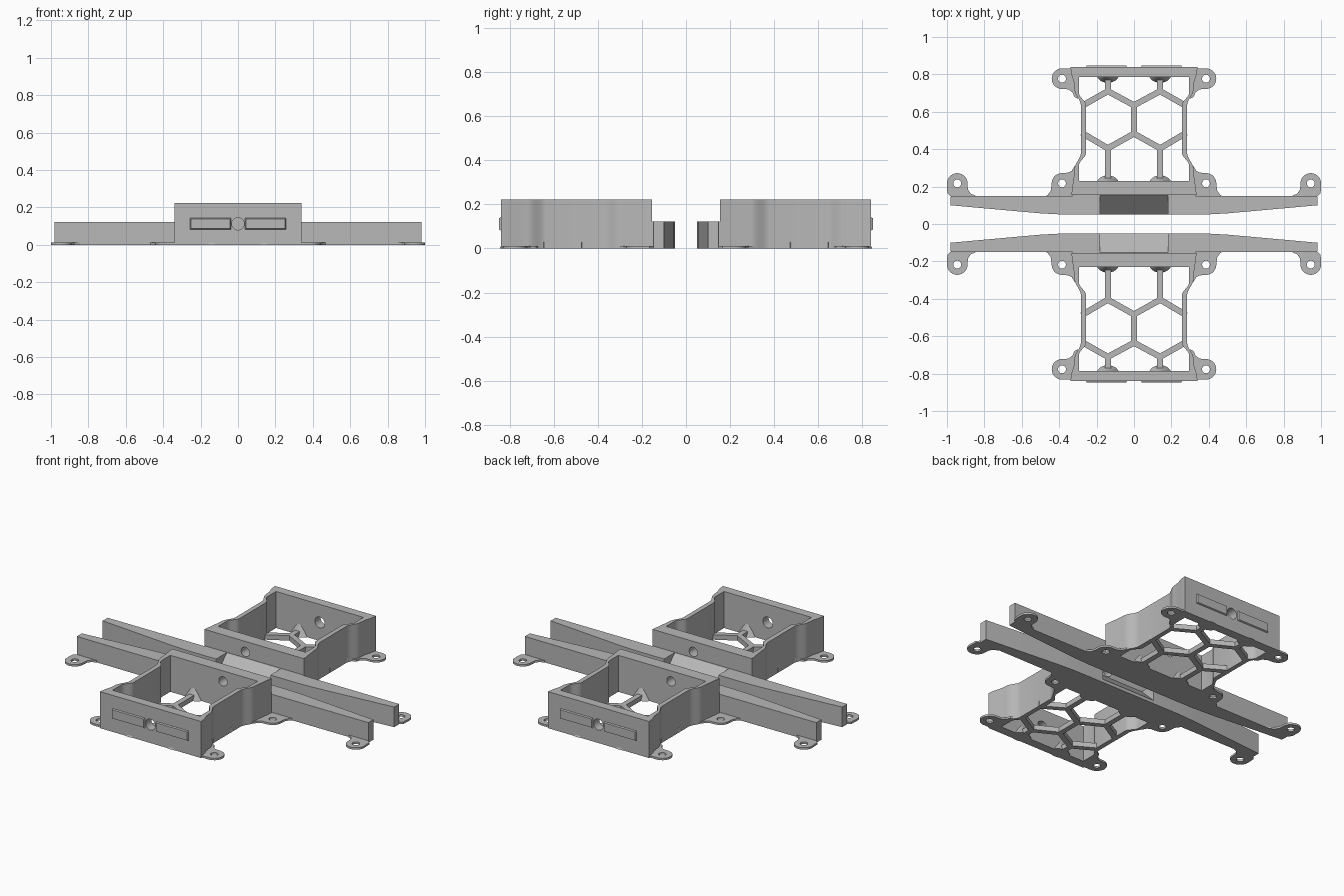
import bpy, bmesh, math
from mathutils import Matrix, Vector

old = bpy.data.objects.get("Cube")
if old:
    bpy.data.objects.remove(old, do_unlink=True)

GREY = (0.48, 0.48, 0.48, 1)
mat = bpy.data.materials.new("light_grey")
mat.use_nodes = True
mat.diffuse_color = GREY
bsdf = mat.node_tree.nodes["Principled BSDF"]
bsdf.inputs["Base Color"].default_value = GREY
bsdf.inputs["Roughness"].default_value = 0.6

parts = []


def finish(bm, name):
    bmesh.ops.recalc_face_normals(bm, faces=bm.faces)
    mesh = bpy.data.meshes.new(name)
    bm.to_mesh(mesh)
    bm.free()
    mesh.materials.append(mat)
    ob = bpy.data.objects.new(name, mesh)
    bpy.context.collection.objects.link(ob)
    parts.append(ob)
    return ob


def prism(name, loops, z0, z1, matrix=None):
    """Fill an outline (further loops are holes) and extrude it upward."""
    bm = bmesh.new()
    edges = []
    for loop in loops:
        vs = [bm.verts.new((p[0], p[1], z0)) for p in loop]
        edges += [bm.edges.new((vs[i - 1], vs[i])) for i in range(len(vs))]
    bmesh.ops.triangle_fill(bm, edges=edges, use_beauty=True)
    ext = bmesh.ops.extrude_face_region(bm, geom=bm.faces[:])
    top = [v for v in ext["geom"] if isinstance(v, bmesh.types.BMVert)]
    bmesh.ops.translate(bm, verts=top, vec=(0, 0, z1 - z0))
    if matrix:
        bmesh.ops.transform(bm, matrix=matrix, verts=bm.verts)
    return finish(bm, name)


def arc(cx, cy, r, a0, a1, n=14):
    angles = [math.radians(a0 + (a1 - a0) * i / n) for i in range(n + 1)]
    return [(cx + r * math.cos(a), cy + r * math.sin(a)) for a in angles]


def flip(points):
    return [(-x, y) for x, y in reversed(points)]


def both_sides(name, loops, z0, z1):
    prism("left_" + name, loops, z0, z1)
    prism("right_" + name, [flip(l) for l in loops], z0, z1)


def bore(ob, x, y, z, r):
    """Drill a round hole along y."""
    bm = bmesh.new()
    bmesh.ops.create_cone(bm, cap_ends=True, segments=28, radius1=r, radius2=r, depth=0.2,
                          matrix=Matrix.Translation((x, y, z)) @ Matrix.Rotation(math.pi / 2, 4, "X"))
    cutter = finish(bm, "hole_cutter")
    parts.remove(cutter)
    cutter.hide_render = True
    mod = ob.modifiers.new("hole", "BOOLEAN")
    mod.operation, mod.solver, mod.object = "DIFFERENCE", "EXACT", cutter
    dg = bpy.context.evaluated_depsgraph_get()
    mesh = bpy.data.meshes.new_from_object(ob.evaluated_get(dg))
    ob.modifiers.clear()
    ob.data = mesh
    bpy.data.objects.remove(cutter, do_unlink=True)


# Box wall with a narrowed waist
def bend(ya, yb, sa, sb, x0, grow):
    out = []
    for i in range(9):
        t = i / 8
        s = sa + (sb - sa) * t * t * (3 - 2 * t)
        out.append((x0 + grow * s, ya + (yb - ya) * t))
    return out


outer = ([(0.34, 0.84), (0.335, 0.80), (0.322, 0.76)] + bend(0.72, 0.635, 1, 0, 0.284, 0.034)
         + bend(0.38, 0.295, 0, 1, 0.284, 0.034) + [(0.322, 0.25), (0.335, 0.155)])
inner = ([(0.294, 0.785)] + bend(0.70, 0.635, 1, 0, 0.256, 0.038)
         + bend(0.38, 0.315, 0, 1, 0.256, 0.038) + [(0.294, 0.23)])
wall = prism("box_wall", [outer + flip(outer), inner + flip(inner)], 0, 0.222)
bore(wall, 0, 0.82, 0.112, 0.033)
bore(wall, -0.06, 0.19, 0.158, 0.028)


# Honeycomb floor
def bar(name, a, b, width=0.032, height=0.03):
    a, b = Vector(a), Vector(b)
    d = (b - a).normalized()
    n = Vector((-d.y, d.x)) * width / 2
    a, b = a - d * 0.008, b + d * 0.008
    prism(name, [[a + n, b + n, b - n, a - n]], 0, height)


bar("floor_centre_stem", (0, 0.635), (0, 0.485))
for s in (-1, 1):
    bar("floor_outer_stem", (0.14 * s, 0.79), (0.14 * s, 0.71))
    bar("floor_inner_stem", (0.14 * s, 0.405), (0.14 * s, 0.225))
    for x in (0, 0.272):
        bar("floor_outer_rib", (0.14 * s, 0.71), (x * s, 0.635))
        bar("floor_inner_rib", (0.14 * s, 0.405), (x * s, 0.483))
    # Flared gussets where the stems meet the walls
    for y in (0.80, 0.215):
        bm = bmesh.new()
        bmesh.ops.create_cone(bm, cap_ends=True, segments=24, radius1=0.06, radius2=0.005, depth=0.09,
                              matrix=Matrix.Translation((0.14 * s, y, 0.045))
                              @ Matrix.Diagonal((1, 0.75, 1, 1)))
        finish(bm, "stem_gusset")

# Mounting ears with screw holes
R, HOLE = 0.055, 0.021


def ear(name, cx, cy, outline):
    both_sides(name, [outline, arc(cx, cy, HOLE, 0, 345, 23)], 0, 0.012)


ear("corner_ear", 0.385, 0.777, arc(0.385, 0.777, R, -90, 90)
    + [(0.30, 0.832), (0.30, 0.67), (0.319, 0.68), (0.328, 0.703), (0.35, 0.72)])
ear("middle_ear", 0.385, 0.217, arc(0.385, 0.217, R, 0, 90)
    + [(0.35, 0.275), (0.332, 0.285), (0.318, 0.31), (0.30, 0.31), (0.30, 0.14),
       (0.48, 0.14), (0.46, 0.157), (0.445, 0.178)])
ear("end_ear", 0.945, 0.217, arc(0.945, 0.217, R, 0, 180)
    + [(0.888, 0.185), (0.872, 0.162), (0.845, 0.15), (0.845, 0.14), (0.97, 0.14), (0.998, 0.165)])

# Tapering beam and the ramp in its middle
both_sides("beam", [[(0.182, 0.05), (0.37, 0.05), (0.5, 0.057), (0.98, 0.10),
                     (0.98, 0.148), (0.33, 0.15), (0.33, 0.16), (0.182, 0.16)]], 0, 0.122)
yz_to_x = Matrix(((0, 0, 1, 0), (1, 0, 0, 0), (0, 1, 0, 0), (0, 0, 0, 1)))
prism("beam_ramp", [[(0.05, 0), (0.16, 0), (0.16, 0.122), (0.153, 0.122), (0.05, 0.02)]],
      -0.185, 0.185, yz_to_x)

# Raised bevelled plates on the outer wall
for s in (-1, 1):
    bm = bmesh.new()
    bmesh.ops.create_cube(bm, size=1, matrix=Matrix.Translation((0.147 * s, 0.843, 0.112))
                          @ Matrix.Diagonal((0.22, 0.01, 0.062, 1)))
    for v in bm.verts:
        if v.co.y > 0.845:
            v.co.x -= math.copysign(0.005, v.co.x - 0.147 * s)
            v.co.z -= math.copysign(0.005, v.co.z - 0.112)
    finish(bm, "outer_plate")

# Soft shading on the curved faces, sharp edges kept
bpy.ops.object.select_all(action="DESELECT")
for ob in parts:
    ob.select_set(True)
bpy.context.view_layer.objects.active = parts[0]
bpy.ops.object.shade_smooth_by_angle(angle=math.radians(30))

# Second bracket turned to face the first
for ob in list(parts):
    twin = ob.copy()
    twin.name = "front_" + ob.name
    twin.rotation_euler.z = math.pi
    bpy.context.collection.objects.link(twin)
    ob.name = "back_" + ob.name
